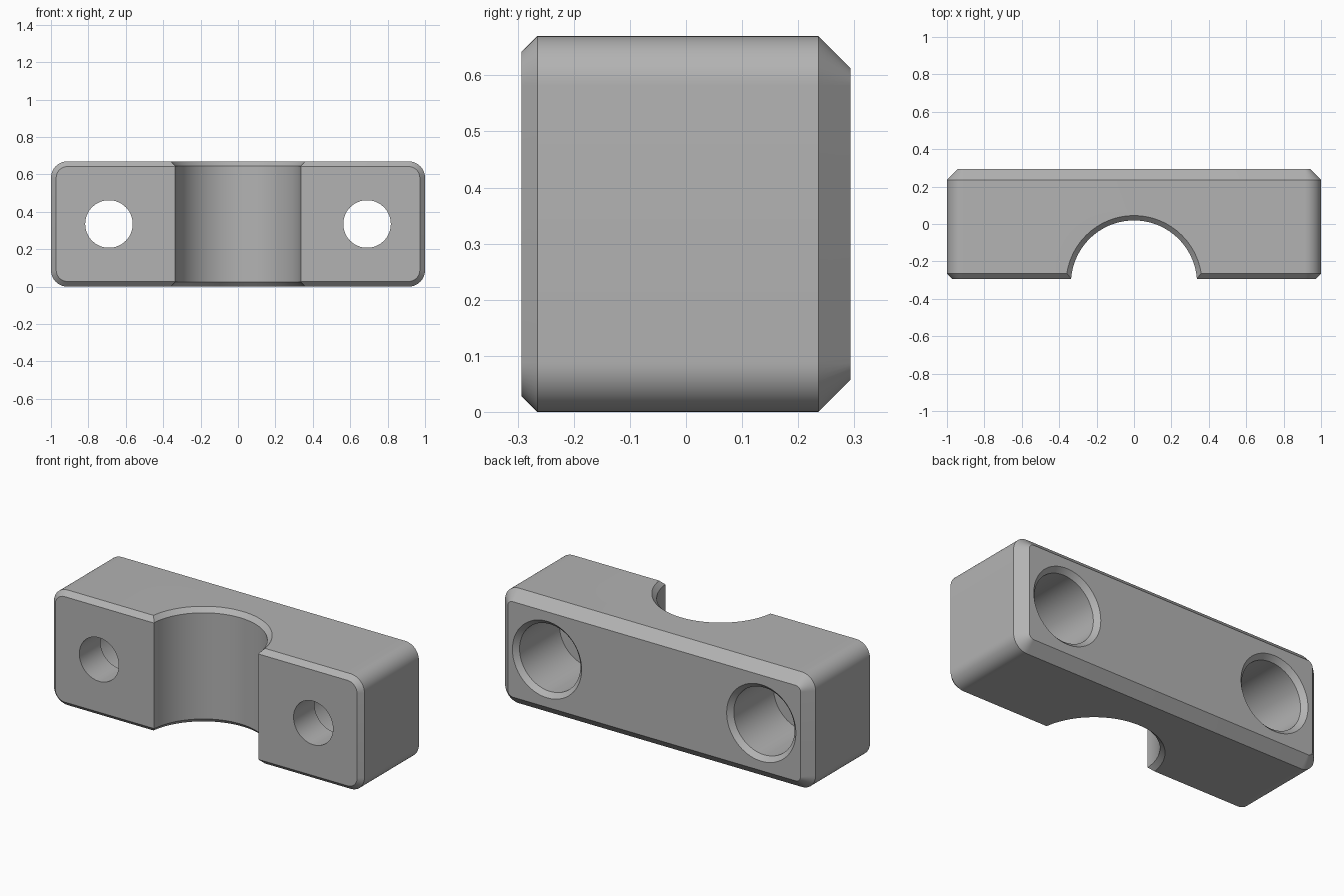
import bpy
import bmesh
from math import cos, sin, pi, radians
from mathutils import Matrix

if "Cube" in bpy.data.objects:
    bpy.data.objects.remove(bpy.data.objects["Cube"], do_unlink=True)

HALF_X, HALF_Y, HEIGHT = 1.0, 0.293, 0.67
CORNER = 0.088
FRONT_CHAMFER, BACK_CHAMFER = 0.028, 0.057
MID_Z = HEIGHT / 2

grey = bpy.data.materials.new("plain grey")
grey.use_nodes = True
colour = (0.45, 0.45, 0.45, 1)
grey.diffuse_color = colour
grey.node_tree.nodes["Principled BSDF"].inputs["Base Color"].default_value = colour


def loft(name, rings):
    """Skin a list of equal-length closed rings and cap both ends."""
    bm = bmesh.new()
    loops = [[bm.verts.new(p) for p in ring] for ring in rings]
    for a, b in zip(loops, loops[1:]):
        for i in range(len(a)):
            j = (i + 1) % len(a)
            bm.faces.new((a[i], a[j], b[j], b[i]))
    bm.faces.new(loops[0])
    bm.faces.new(loops[-1])
    bmesh.ops.recalc_face_normals(bm, faces=bm.faces)
    mesh = bpy.data.meshes.new(name)
    bm.to_mesh(mesh)
    bm.free()
    mesh.materials.append(grey)
    obj = bpy.data.objects.new(name, mesh)
    bpy.context.collection.objects.link(obj)
    return obj


def rounded_rectangle(y, inset, steps=12):
    """Rounded outline in the x-z plane, shrunk by the inset."""
    ring = []
    cx, cz = HALF_X - CORNER, MID_Z - CORNER
    for q, (sx, sz) in enumerate(((1, 1), (-1, 1), (-1, -1), (1, -1))):
        for s in range(steps + 1):
            a = (q + s / steps) * pi / 2
            r = CORNER - inset
            ring.append((sx * cx + r * cos(a), y, MID_Z + sz * cz + r * sin(a)))
    return ring


def turned(name, profile, matrix, sides):
    """Solid of revolution from (radius, distance along axis) pairs."""
    rings = [[matrix @ Matrix.Rotation(2 * pi * i / sides, 4, "Z")
              @ Matrix.Translation((r, 0, d)) @ Matrix().to_translation()
              for i in range(sides)] for r, d in profile]
    return loft(name, rings)


# Block with rounded ends and chamfered front and back rims
block = loft("clamp_block", [
    rounded_rectangle(-HALF_Y, FRONT_CHAMFER),
    rounded_rectangle(-HALF_Y + FRONT_CHAMFER, 0),
    rounded_rectangle(HALF_Y - BACK_CHAMFER, 0),
    rounded_rectangle(HALF_Y, BACK_CHAMFER)])

# Half-round saddle with chamfered top and bottom rims
r, c, over = 0.337, 0.026, 0.05
cutters = [turned("saddle_cutter", [
    (r + c + over, -over), (r, c), (r, HEIGHT - c),
    (r + c + over, HEIGHT + over)], Matrix.Translation((0, -0.318, 0)), 128)]

# Bolt holes, counterbored from the back
shoulder, bore, c = -0.10, 0.196, 0.027
for side, x in (("left", 0.69), ("right", -0.69)):
    axis = Matrix.Translation((x, 0, MID_Z)) @ Matrix.Rotation(-pi / 2, 4, "X")
    cutters.append(turned(side + "_bolt_cutter", [
        (0.127, -HALF_Y - over), (0.127, shoulder), (bore, shoulder),
        (bore, HALF_Y - c), (bore + c + over, HALF_Y + over)], axis, 64))

for cutter in cutters:
    cutter.hide_render = True
    mod = block.modifiers.new(cutter.name, "BOOLEAN")
    mod.operation = "DIFFERENCE"
    mod.solver = "EXACT"
    mod.object = cutter

# Apply the cuts, then shade the round walls smooth
bpy.ops.object.select_all(action="DESELECT")
bpy.context.view_layer.objects.active = block
block.select_set(True)
for mod in list(block.modifiers):
    bpy.ops.object.modifier_apply(modifier=mod.name)
for cutter in cutters:
    bpy.data.objects.remove(cutter, do_unlink=True)
bpy.ops.object.shade_smooth_by_angle(angle=radians(30))
